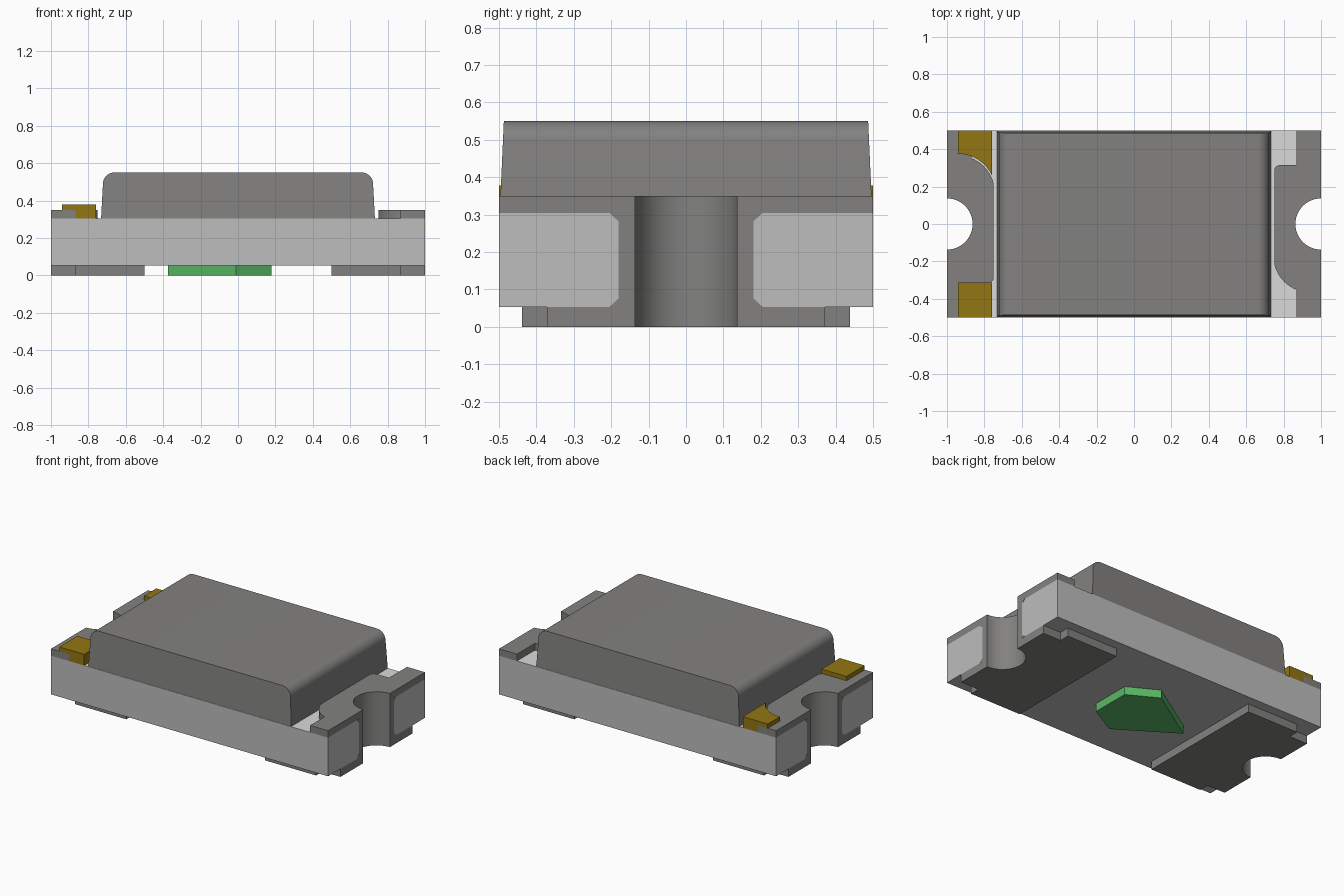
import bpy, bmesh, math

cube = bpy.data.objects.get("Cube")
if cube:
    bpy.data.objects.remove(cube, do_unlink=True)


def material(name, rgb):
    m = bpy.data.materials.new(name)
    m.use_nodes = True
    m.diffuse_color = (*rgb, 1)
    m.node_tree.nodes["Principled BSDF"].inputs["Base Color"].default_value = (*rgb, 1)
    return m


GREY = material("warm grey", (0.225, 0.222, 0.215))
BOARD = material("light grey", (0.51, 0.51, 0.51))
PALE = material("pale grey", (0.70, 0.70, 0.70))
GOLD = material("dark gold", (0.29, 0.18, 0.006))
GREEN = material("green", (0.10, 0.48, 0.13))

NOTCH, SLEEVE = 0.137, 0.18      # castellation radii
Z_BOARD, Z_TOP, Z_METAL, Z_GOLD = 0.053, 0.305, 0.35, 0.378


def make(name, bottom, top, mats, smooth=True):
    """Solid between two matching loops of 3D points."""
    bm = bmesh.new()
    a = [bm.verts.new(p) for p in bottom]
    b = [bm.verts.new(p) for p in top]
    n = len(a)
    bm.faces.new(a)
    bm.faces.new(b)
    for i in range(n):
        j = (i + 1) % n
        bm.faces.new((a[i], a[j], b[j], b[i]))
    bmesh.ops.recalc_face_normals(bm, faces=bm.faces)
    bm.normal_update()
    if len(mats) > 1:            # second material on upward faces
        for f in bm.faces:
            f.material_index = int(f.normal.z > 0.5)
    me = bpy.data.meshes.new(name)
    bm.to_mesh(me)
    bm.free()
    ob = bpy.data.objects.new(name, me)
    bpy.context.scene.collection.objects.link(ob)
    for m in mats:
        me.materials.append(m)
    if smooth:
        bpy.ops.object.select_all(action='DESELECT')
        ob.select_set(True)
        bpy.context.view_layer.objects.active = ob
        bpy.ops.object.shade_smooth_by_angle(angle=math.radians(30))
    return ob


def prism(name, pts, z0, z1, *mats):
    return make(name, [(x, y, z0) for x, y in pts], [(x, y, z1) for x, y in pts], mats)


def arc(cx, cy, r, a0, a1, n=24):
    return [(cx + r * math.cos(math.radians(a0 + (a1 - a0) * i / n)),
             cy + r * math.sin(math.radians(a0 + (a1 - a0) * i / n))) for i in range(n + 1)]


def turn(pts):
    return [(-x, -y) for x, y in pts]


# Circuit board with a half-round notch at each end
half = [(1, -0.5)] + arc(1, 0, SLEEVE, 270, 90) + [(1, 0.5)]
prism("circuit_board", half + turn(half), Z_BOARD, Z_TOP, BOARD, PALE)

# Outlines for the +x end; the other end is turned half way round
sleeve = arc(1, 0, SLEEVE, 90, 270) + arc(1, 0, NOTCH, 270, 90)
ang0 = math.degrees(math.acos(-0.19 / 0.195))
ang1 = math.degrees(math.acos(-0.07 / 0.195))
terminal = ([(1, 0.5), (0.87, 0.5), (0.87, 0.315)] + arc(0.78, 0.285, 0.03, 90, 180, 6)
            + arc(0.94, -0.17, 0.195, 360 - ang0, 360 - ang1, 12)
            + [(0.87, -0.5), (1, -0.5)] + arc(1, 0, NOTCH, 270, 90))
pad = ([(1, 0.372), (0.87, 0.372), (0.87, 0.438), (0.5, 0.438), (0.5, -0.438),
        (0.87, -0.438), (0.87, -0.372), (1, -0.372)] + arc(1, 0, NOTCH, 270, 90))

for side, s in (("left", 1), ("right", -1)):
    place = (lambda p: p) if s > 0 else turn
    prism(side + "_notch_plating", place(sleeve), Z_BOARD, Z_TOP, GREY)
    prism(side + "_top_terminal", place(terminal), Z_TOP, Z_METAL, GREY)
    prism(side + "_bottom_pad", place(pad), 0, Z_BOARD, GREY)
    # Small plating fillets beside the notch on the end face
    for k in (1, -1):
        for z, dz in ((Z_TOP, -0.025), (Z_BOARD, 0.025)):
            tri = [(k * 0.178, z), (k * 0.205, z), (k * 0.178, z + dz)]
            make(side + "_plating_fillet", [(s * 0.998, y, h) for y, h in tri],
                 [(s * 1.001, y, h) for y, h in tri], [GREY], False)


# Gold blocks filling the terminal cut-outs at the -x end
def curved_block(x0):
    a0 = math.degrees(math.acos((x0 + 0.94) / 0.2))
    a1 = math.degrees(math.acos(0.18 / 0.2))
    return arc(-0.94, 0.175, 0.2, a0, a1, 12) + [(-0.76, 0.5), (x0, 0.5)]


def square_block(x0):
    return [(x0, -0.5), (-0.76, -0.5), (-0.76, -0.312), (x0, -0.312)]


for label, shape in (("back", curved_block), ("front", square_block)):
    prism(label + "_gold_cap", shape(-0.94), Z_METAL, Z_GOLD, GOLD)
    prism(label + "_gold_filler", shape(-0.87), Z_TOP, Z_METAL, GOLD)

# Moulded lens: rounded profile, its front and back leaning inward
profile = ([(-0.732, Z_TOP)] + arc(-0.662, 0.49, 0.06, 176, 90, 10)
           + arc(0.662, 0.49, 0.06, 90, 4, 10) + [(0.732, Z_TOP)])


def lean(z):
    return 0.498 - 0.011 * (z - Z_TOP) / 0.245


make("moulded_lens", [(x, -lean(z), z) for x, z in profile],
     [(x, lean(z), z) for x, z in profile], [GREY])

# Polarity marker under the board
prism("polarity_marker", [(0.18, -0.13), (0.18, 0.13), (-0.01, 0.235), (-0.375, 0),
                          (-0.01, -0.235)], 0, Z_BOARD, GREEN)
